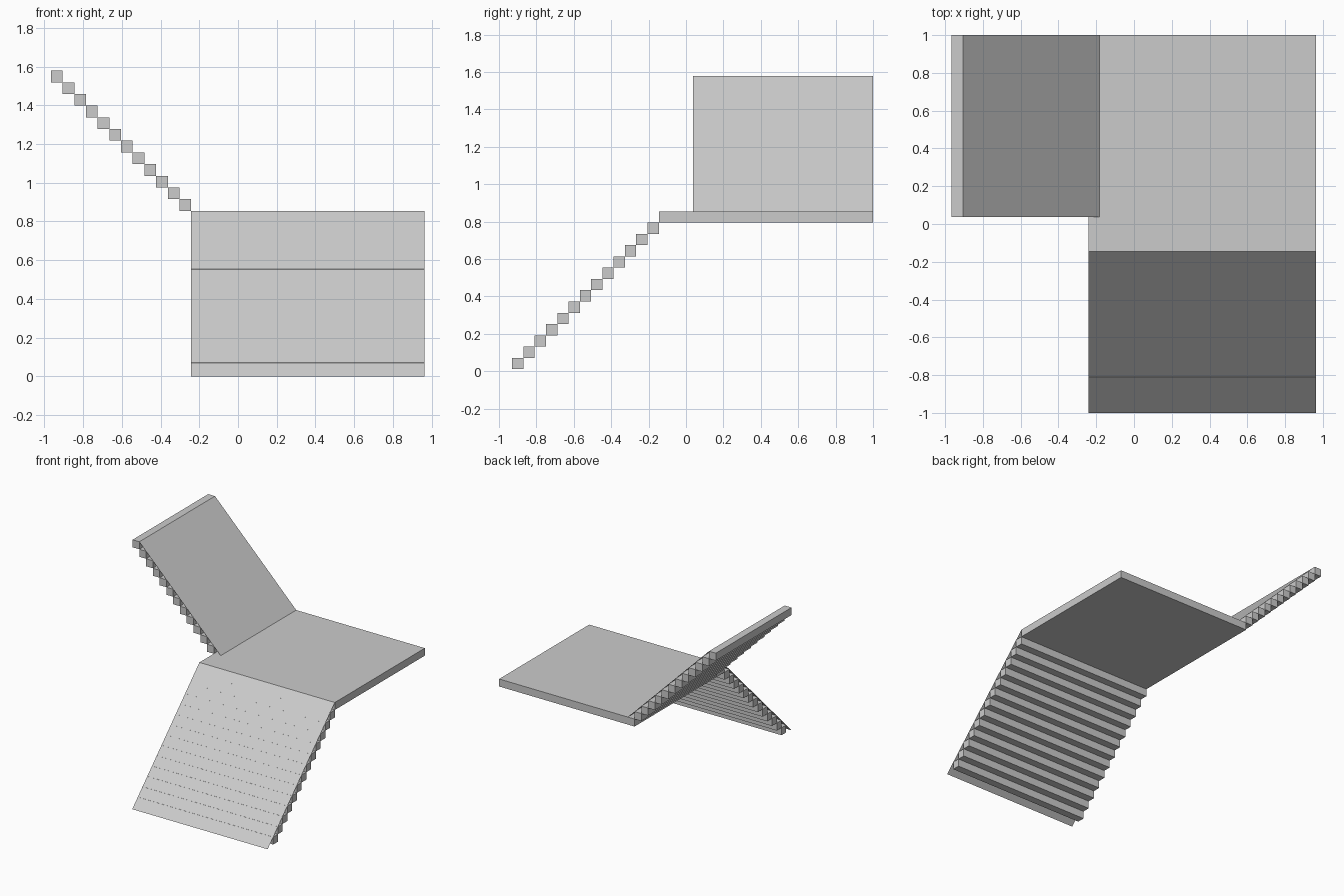
import bpy

if "Cube" in bpy.data.objects:
    bpy.data.objects.remove(bpy.data.objects["Cube"])

P = 0.0603                      # step pitch, tread depth and slab thickness
DECK = 0.855                    # top of the landing
X0, X1 = -0.242, 0.964          # landing sides
Y0, Y1 = -0.1455, 1.0           # landing front and back
UY = 0.038                      # front edge of the upper flight


def add_mesh(name, verts, faces):
    me = bpy.data.meshes.new(name)
    me.from_pydata(verts, [], faces)
    me.update()
    ob = bpy.data.objects.new(name, me)
    bpy.context.collection.objects.link(ob)
    return ob


def boxes(name, spans):
    """One object made of axis-aligned boxes given as (low, high) corners."""
    verts, faces = [], []
    for lo, hi in spans:
        b = len(verts)
        verts += [(x, y, z) for x in (lo[0], hi[0]) for y in (lo[1], hi[1])
                  for z in (lo[2], hi[2])]
        for f in ((0, 1, 3, 2), (4, 6, 7, 5), (0, 4, 5, 1),
                  (2, 3, 7, 6), (0, 2, 6, 4), (1, 5, 7, 3)):
            faces.append([b + i for i in f])
    return add_mesh(name, verts, faces)


# Landing slab
boxes("landing", [((X0, Y0, DECK - P), (X1, Y1, DECK))])

# Lower flight: 13 treads descending to the front
boxes("lower_steps", [((X0, Y0 - (i + 1) * P, DECK - (i + 2) * P),
                       (X1, Y0 - i * P, DECK - (i + 1) * P)) for i in range(13)])

# Upper flight: 12 treads rising to the left
boxes("upper_steps", [((X0 - (i + 1) * P, UY, DECK + i * P),
                       (X0 - i * P, Y1, DECK + (i + 1) * P)) for i in range(12)])

# Thin sloping sheets resting on the tread corners
add_mesh("lower_ramp", [(X0, -1, 0), (X1, -1, 0), (X1, Y0, DECK), (X0, Y0, DECK)],
         [(0, 1, 2, 3)])
xt, zt = X0 - 11 * P, DECK + 12 * P
add_mesh("upper_ramp", [(X0 + P, UY, DECK), (X0 + P, Y1, DECK), (xt, Y1, zt), (xt, UY, zt)],
         [(0, 1, 2, 3)])
